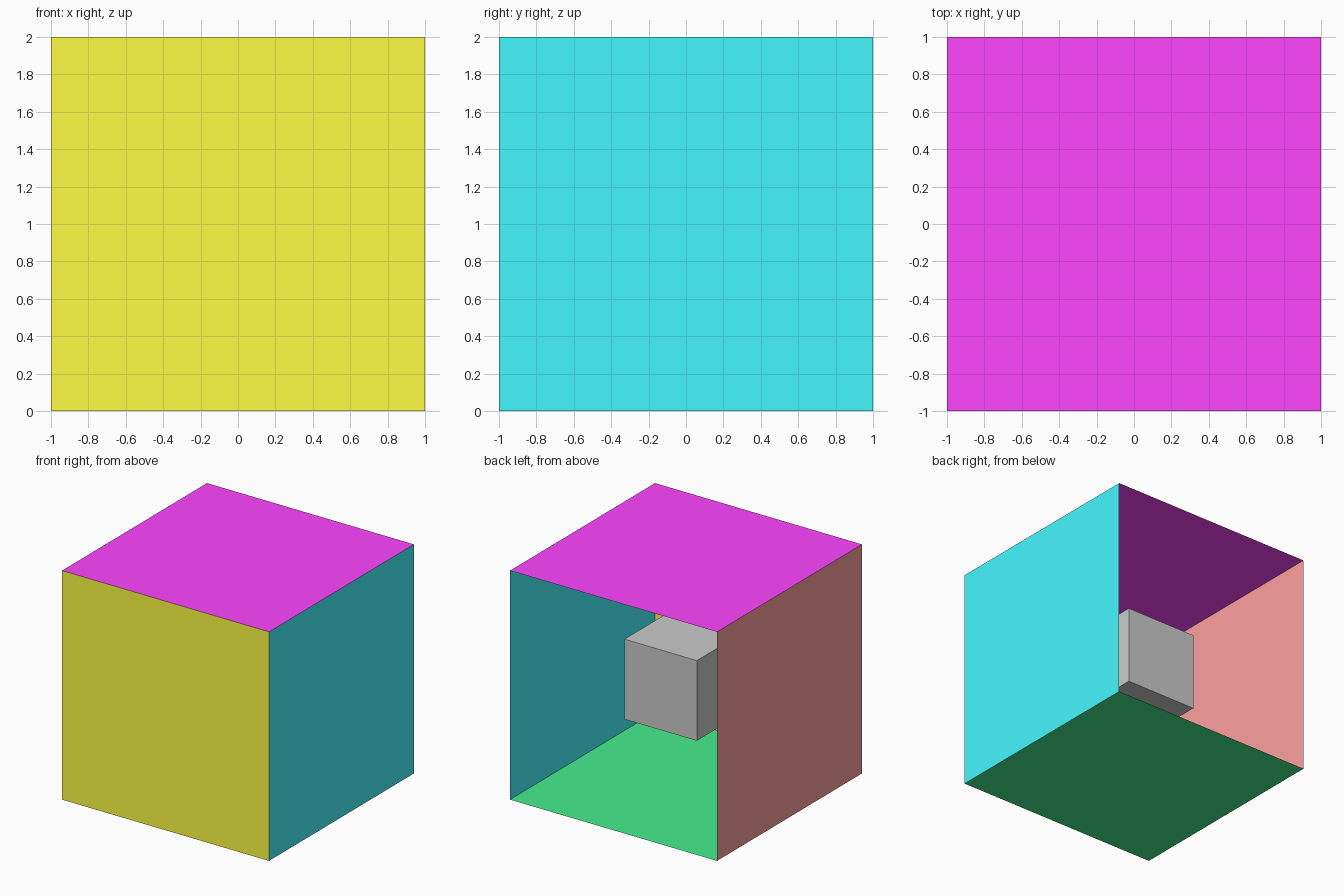
import bpy
from math import pi

if "Cube" in bpy.data.objects:
    bpy.data.objects.remove(bpy.data.objects["Cube"])

H = 1.0  # half the room size


def wall(name, location, rotation, color):
    """Single flat panel, facing into the room."""
    bpy.ops.mesh.primitive_plane_add(size=2 * H, location=location, rotation=rotation)
    obj = bpy.context.object
    obj.name = name
    mat = bpy.data.materials.new(name + "_paint")
    mat.diffuse_color = (*color, 1)
    mat.use_nodes = True
    mat.node_tree.nodes["Principled BSDF"].inputs["Base Color"].default_value = mat.diffuse_color
    obj.data.materials.append(mat)


# Room panels; the back (+y) stays open
wall("floor", (0, 0, 0), (0, 0, 0), (0.06, 0.86, 0.27))
wall("ceiling", (0, 0, 2 * H), (pi, 0, 0), (1.0, 0.06, 1.0))
wall("left_wall", (-H, 0, H), (0, pi / 2, 0), (1.0, 0.36, 0.35))
wall("right_wall", (H, 0, H), (0, -pi / 2, 0), (0.06, 0.93, 1.0))
wall("front_wall", (0, -H, H), (-pi / 2, 0, 0), (1.0, 0.99, 0.06))

# Grey cube floating in the middle of the room
bpy.ops.mesh.primitive_cube_add(size=0.7, location=(0, 0, 0.977))
bpy.context.object.name = "floating_cube"
